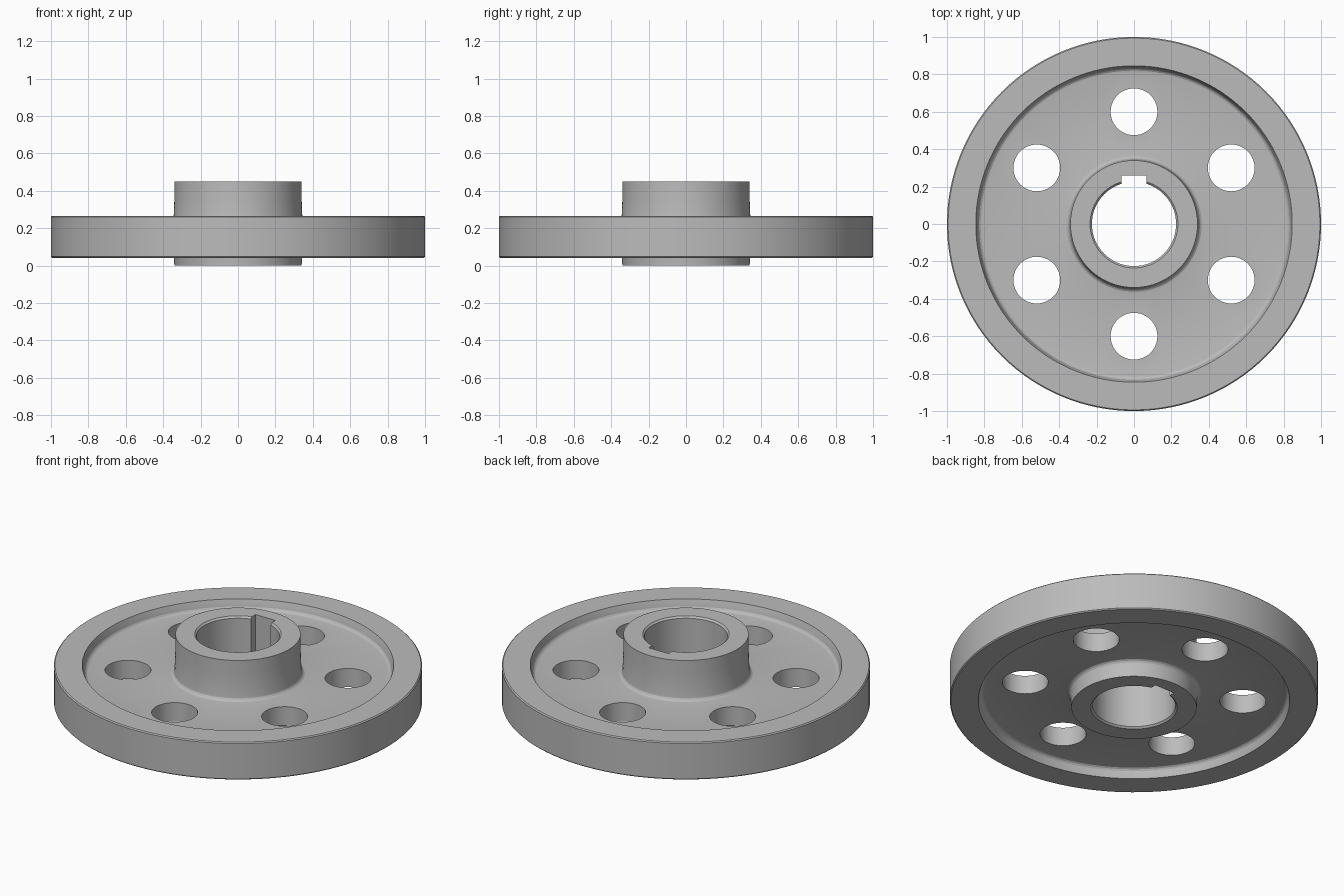
import bpy, bmesh
from math import sin, cos, pi, radians
from mathutils import Matrix

cube = bpy.data.objects.get("Cube")
if cube:
    bpy.data.objects.remove(cube, do_unlink=True)

# Single machined-steel colour
steel = bpy.data.materials.new("steel grey")
steel.use_nodes = True
grey = (0.5, 0.5, 0.5, 1)
steel.diffuse_color = grey
steel.node_tree.nodes["Principled BSDF"].inputs["Base Color"].default_value = grey

SEGMENTS = 128
HUB_R, BORE_R, HEIGHT = 0.34, 0.225, 0.45
RIM_LOW, RIM_HIGH = 0.042, 0.266
WEB_LOW, WEB_HIGH = 0.098, 0.21
FILLET, CHAMFER, EDGE = 0.026, 0.01, 0.006
HUB_FOOT, RIM_FOOT, RIM_LIP = 0.371, 0.81, 0.846


def to_object(bm, name):
    bmesh.ops.recalc_face_normals(bm, faces=bm.faces)
    mesh = bpy.data.meshes.new(name)
    bm.to_mesh(mesh)
    bm.free()
    mesh.materials.append(steel)
    obj = bpy.data.objects.new(name, mesh)
    bpy.context.collection.objects.link(obj)
    return obj


def arc(r, z, start, end, steps=4):
    angles = [radians(start + (end - start) * i / steps) for i in range(steps + 1)]
    return [(r + FILLET * cos(a), z + FILLET * sin(a)) for a in angles]


def lathe(name, profile):
    bm = bmesh.new()
    rings = []
    for i in range(SEGMENTS):
        a = 2 * pi * i / SEGMENTS
        rings.append([bm.verts.new((r * cos(a), r * sin(a), z)) for r, z in profile])
    for i, ring in enumerate(rings):
        after = rings[(i + 1) % SEGMENTS]
        for j in range(len(profile)):
            k = (j + 1) % len(profile)
            bm.faces.new((ring[j], after[j], after[k], ring[k]))
    return to_object(bm, name)


# Closed cross-section: hub, filleted web recesses, rim and chamfered bore
profile = (
    [(BORE_R + CHAMFER, 0), (HUB_R, 0)]
    + arc(HUB_FOOT, WEB_LOW - FILLET, 180, 90)
    + arc(RIM_FOOT, WEB_LOW - FILLET, 90, 0)
    + [(RIM_LIP, RIM_LOW), (1 - EDGE, RIM_LOW), (1, RIM_LOW + EDGE),
       (1, RIM_HIGH - EDGE), (1 - EDGE, RIM_HIGH), (RIM_LIP, RIM_HIGH)]
    + arc(RIM_FOOT, WEB_HIGH + FILLET, 0, -90)
    + arc(HUB_FOOT, WEB_HIGH + FILLET, -90, -180)
    + [(HUB_R, 0.36), (HUB_R, HEIGHT), (BORE_R + CHAMFER, HEIGHT),
       (BORE_R, HEIGHT - CHAMFER), (BORE_R, CHAMFER)]
)
wheel = lathe("wheel_body", profile)

# Cutter: six round web holes and the keyway slot
bm = bmesh.new()
for i in range(6):
    a = pi / 2 + i * pi / 3
    bmesh.ops.create_cone(bm, cap_ends=True, segments=48, radius1=0.125, radius2=0.125,
                          depth=1, matrix=Matrix.Translation((0.6 * cos(a), 0.6 * sin(a), 0.2)))
bmesh.ops.create_cube(bm, size=1, matrix=Matrix.Translation((0, 0.18, 0.2))
                      @ Matrix.Diagonal((0.132, 0.16, 1, 1)))
cutter = to_object(bm, "hole_cutter")
cutter.hide_render = True

cut = wheel.modifiers.new("holes", "BOOLEAN")
cut.operation = "DIFFERENCE"
cut.solver = "EXACT"
cut.object = cutter
bpy.ops.object.select_all(action="DESELECT")
wheel.select_set(True)
bpy.context.view_layer.objects.active = wheel
bpy.ops.object.modifier_apply(modifier=cut.name)
bpy.data.objects.remove(cutter, do_unlink=True)

bpy.ops.object.shade_smooth_by_angle(angle=radians(15))
